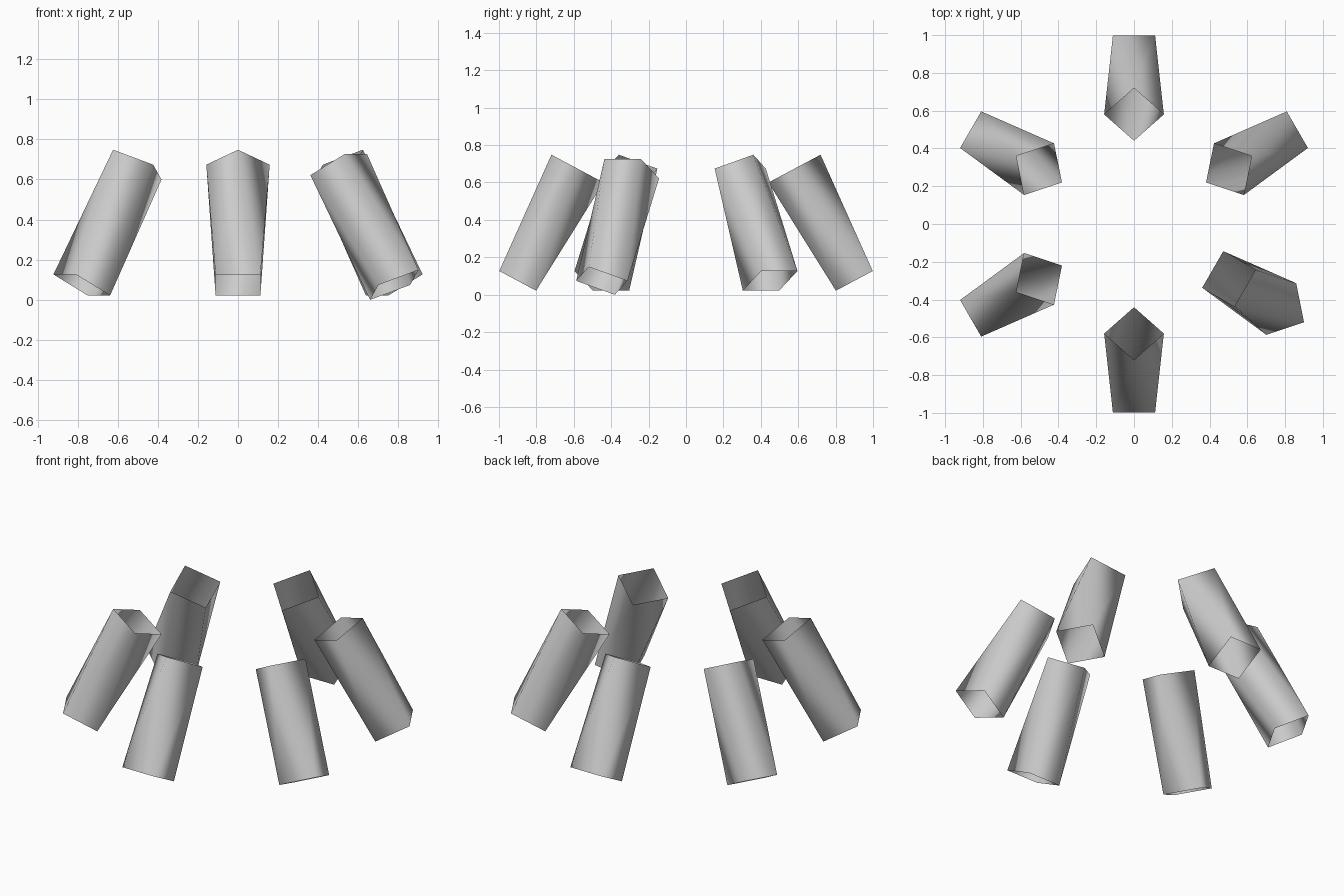
import bpy
from math import sin, cos, pi, radians
from mathutils import Vector

if "Cube" in bpy.data.objects:
    bpy.data.objects.remove(bpy.data.objects["Cube"])

RADIUS = 0.158
LOW = (0.9, 0.074)    # ring radius and height of the lower end centre
HIGH = (0.58, 0.674)  # same for the upper end centre


def leaning_tube(name, angle, spin):
    """Open four-sided tube leaning inward, twisted by 45 degrees."""
    out = Vector((cos(angle), sin(angle), 0))
    side = Vector((-sin(angle), cos(angle), 0))
    low = out * LOW[0] + Vector((0, 0, LOW[1]))
    high = out * HIGH[0] + Vector((0, 0, HIGH[1]))
    across = side.cross((high - low).normalized())

    def ring(centre, turn):
        return [centre + RADIUS * (across * cos(turn + i * pi / 2) + side * sin(turn + i * pi / 2))
                for i in range(4)]

    verts = ring(low, spin + pi / 4) + ring(high, spin)
    faces = [(i, (i + 1) % 4, 4 + (i + 1) % 4, 4 + i) for i in range(4)]
    mesh = bpy.data.meshes.new(name)
    mesh.from_pydata(verts, [], faces)
    mesh.shade_smooth()
    bpy.context.collection.objects.link(bpy.data.objects.new(name, mesh))


# Six tubes in a ring; the front right one is turned an extra 45 degrees
for k in range(6):
    deg = 30 + 60 * k
    leaning_tube(f"tube_{k + 1}", radians(deg), pi / 4 if deg == 330 else 0)
